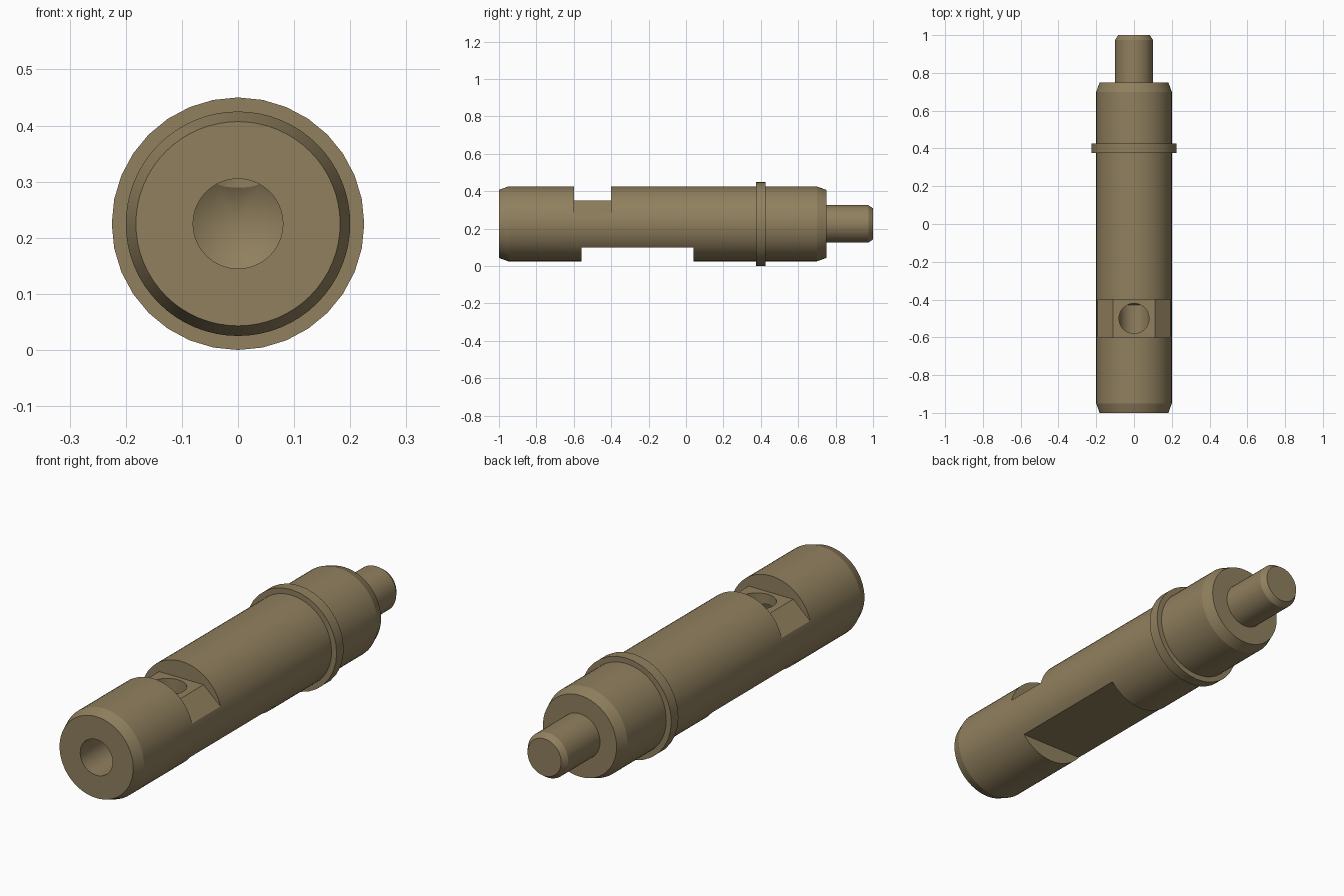
import bpy, bmesh, math
from mathutils import Matrix, Vector

cube = bpy.data.objects.get("Cube")
if cube:
    bpy.data.objects.remove(cube, do_unlink=True)

AXIS_Z = 0.225

brass = bpy.data.materials.new("dull brass")
colour = (0.28, 0.215, 0.112, 1)
brass.diffuse_color = colour
brass.use_nodes = True
brass.node_tree.nodes["Principled BSDF"].inputs["Base Color"].default_value = colour


def finish(bm, name):
    """Turn a bmesh into a named object."""
    bmesh.ops.recalc_face_normals(bm, faces=bm.faces[:])
    mesh = bpy.data.meshes.new(name)
    bm.to_mesh(mesh)
    bm.free()
    obj = bpy.data.objects.new(name, mesh)
    bpy.context.collection.objects.link(obj)
    mesh.materials.append(brass)
    return obj


def lathe(name, profile, segments, closed=False):
    """Revolve (radius, y) points about the long axis."""
    bm = bmesh.new()
    verts = [bm.verts.new((0, y, AXIS_Z + r)) for r, y in profile]
    edges = [bm.edges.new(pair) for pair in zip(verts, verts[1:])]
    if closed:
        edges.append(bm.edges.new((verts[-1], verts[0])))
    bmesh.ops.spin(bm, geom=verts + edges, cent=(0, 0, AXIS_Z), axis=(0, 1, 0),
                   angle=math.tau, steps=segments)
    bmesh.ops.remove_doubles(bm, verts=bm.verts[:], dist=1e-5)
    return finish(bm, name)


def prism(name, outline, y0, y1):
    """Extrude an (x, z) outline from y0 to y1."""
    bm = bmesh.new()
    face = bm.faces.new([bm.verts.new((x, y0, z)) for x, z in outline])
    out = bmesh.ops.extrude_face_region(bm, geom=[face])
    moved = [g for g in out["geom"] if isinstance(g, bmesh.types.BMVert)]
    bmesh.ops.translate(bm, verts=moved, vec=Vector((0, y1 - y0, 0)))
    return finish(bm, name)


def cut(target, cutter):
    """Subtract the cutter, then discard it."""
    cutter.hide_render = True
    mod = target.modifiers.new("cut", "BOOLEAN")
    mod.operation = "DIFFERENCE"
    mod.solver = "EXACT"
    mod.object = cutter
    select(target)
    bpy.ops.object.modifier_apply(modifier=mod.name)
    bpy.data.objects.remove(cutter, do_unlink=True)


def select(obj):
    bpy.ops.object.select_all(action="DESELECT")
    obj.select_set(True)
    bpy.context.view_layer.objects.active = obj


# Main shaft with chamfered ends and a drilled, cone-bottomed bore
shaft = lathe("shaft", [(0, -0.382), (0.08, -0.43), (0.08, -1), (0.182, -1), (0.2, -0.95),
                        (0.2, 0.7), (0.182, 0.75), (0, 0.75)], 64)

# Top notch with a flat floor and sloping flanks
right = [(0.11, 0.35), (0.3, 0.18), (0.3, 0.6)]
cut(shaft, prism("notch_cutter", right + [(-x, z) for x, z in reversed(right)], -0.6, -0.4))

# Long flat on the underside
cut(shaft, prism("flat_cutter", [(-0.3, -0.1), (0.3, -0.1), (0.3, 0.1), (-0.3, 0.1)], -0.56, 0.04))

# Cross hole from the notch floor down into the bore
bm = bmesh.new()
bmesh.ops.create_cone(bm, cap_ends=True, segments=48, radius1=0.0795, radius2=0.0795, depth=0.28,
                      matrix=Matrix.Translation((0, -0.5, 0.362)))
cut(shaft, finish(bm, "cross_hole_cutter"))

# Collar around the shaft
collar = lathe("collar", [(0.19, 0.375), (0.225, 0.375), (0.225, 0.425), (0.19, 0.425)], 32, closed=True)

# Chamfered pin at the rear
pin = lathe("rear_pin", [(0, 0.72), (0.1, 0.72), (0.1, 0.975), (0.083, 1), (0, 1)], 48)

for part in (shaft, collar, pin):
    select(part)
    bpy.ops.object.shade_smooth_by_angle(angle=math.radians(18))
